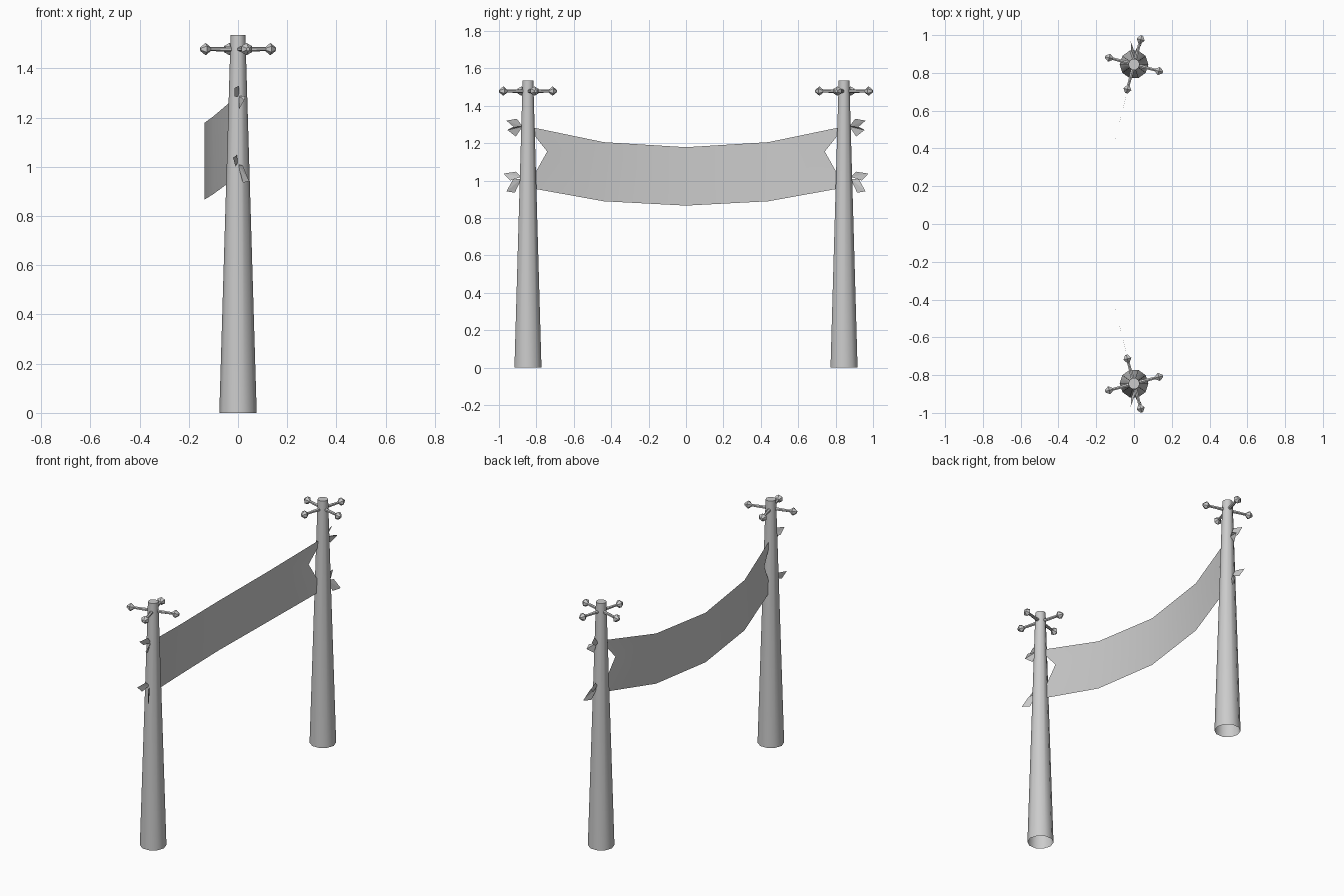
import bpy
import bmesh
import math
from mathutils import Matrix, Vector

cube = bpy.data.objects.get("Cube")
if cube:
    bpy.data.objects.remove(cube, do_unlink=True)

grey = bpy.data.materials.new("plain_grey")
grey.use_nodes = True
colour = (0.6, 0.6, 0.6, 1)
grey.diffuse_color = colour
grey.node_tree.nodes["Principled BSDF"].inputs["Base Color"].default_value = colour

POLE_Y = 0.845


def add_object(name, bm, smooth_angle=None):
    mesh = bpy.data.meshes.new(name)
    bm.to_mesh(mesh)
    bm.free()
    mesh.materials.append(grey)
    obj = bpy.data.objects.new(name, mesh)
    bpy.context.collection.objects.link(obj)
    if smooth_angle:
        bpy.ops.object.select_all(action='DESELECT')
        obj.select_set(True)
        bpy.context.view_layer.objects.active = obj
        bpy.ops.object.shade_smooth_by_angle(angle=math.radians(smooth_angle))
    return obj


def lathe(bm, profile, sides, matrix):
    """Rings of (radius, height), open at the start and capped at the end."""
    rings = []
    for radius, height in profile:
        ring = []
        for i in range(sides):
            a = math.tau * i / sides
            point = Vector((radius * math.cos(a), radius * math.sin(a), height))
            ring.append(bm.verts.new(matrix @ point))
        rings.append(ring)
    for low, high in zip(rings, rings[1:]):
        for i in range(sides):
            j = (i + 1) % sides
            bm.faces.new((low[i], low[j], high[j], high[i]))
    bm.faces.new(rings[-1])


# Tied cloth ends behind the poles, one flat leaf each
leaves = {
    "upper_tie_raised": [(0.003, 0.87, 1.285), (0.005, 0.905, 1.33),
                         (-0.015, 0.96, 1.32), (-0.015, 0.92, 1.285)],
    "upper_tie_hanging": [(0.005, 0.875, 1.288), (0.03, 0.925, 1.287),
                          (0.025, 0.955, 1.27), (0.005, 0.91, 1.235)],
    "lower_tie_raised": [(0, 0.88, 1.02), (-0.005, 0.91, 1.047),
                         (-0.02, 0.975, 1.037), (-0.01, 0.94, 1.0)],
    "lower_tie_hanging": [(0, 0.88, 1.01), (0.02, 0.925, 1.005),
                          (0.045, 0.96, 0.942), (0.02, 0.915, 0.935)],
}

for side, label in ((1, "back"), (-1, "front")):
    # Tapered hollow pole
    bm = bmesh.new()
    lathe(bm, [(0.076, 0), (0.03, 1.535)], 10,
          Matrix.Translation((0, side * POLE_Y, 0)))
    add_object(label + "_pole", bm, 40)

    # Four spokes with pointed knobs
    bm = bmesh.new()
    for k in range(4):
        angle = side * math.radians(90 * k - 15)
        matrix = (Matrix.Translation((0, side * POLE_Y, 1.478))
                  @ Matrix.Rotation(angle, 4, 'Z')
                  @ Matrix.Rotation(math.pi / 2, 4, 'Y'))
        lathe(bm, [(0.011, 0), (0.008, 0.115), (0.025, 0.136), (0.008, 0.158)],
              6, matrix)
    add_object(label + "_spokes", bm, 30)

    # Tie ends
    for name, points in leaves.items():
        bm = bmesh.new()
        verts = [bm.verts.new((x, side * y, z)) for x, y, z in points]
        bm.faces.new((verts[0], verts[1], verts[2]))
        bm.faces.new((verts[0], verts[2], verts[3]))
        add_object(label + "_" + name, bm)

# Sagging banner with notched ends, mirrored about the middle
bm = bmesh.new()
mid_top, mid_low, top, low, top_end, notch, low_end = [
    bm.verts.new(p) for p in (
        (-0.137, 0, 1.178), (-0.137, 0, 0.866),
        (-0.1, 0.44, 1.205), (-0.1, 0.44, 0.889),
        (0, 0.85, 1.29), (-0.027, 0.742, 1.155), (0, 0.85, 0.963))]
for face in ((mid_low, low, top, mid_top), (top, notch, top_end),
             (low, notch, top), (low, low_end, notch)):
    bm.faces.new(face)
half = bm.verts[:] + bm.edges[:] + bm.faces[:]
bmesh.ops.mirror(bm, geom=half, axis='Y', merge_dist=0.0001)
bmesh.ops.remove_doubles(bm, verts=bm.verts[:], dist=0.0001)
bmesh.ops.recalc_face_normals(bm, faces=bm.faces[:])
add_object("banner", bm, 30)
